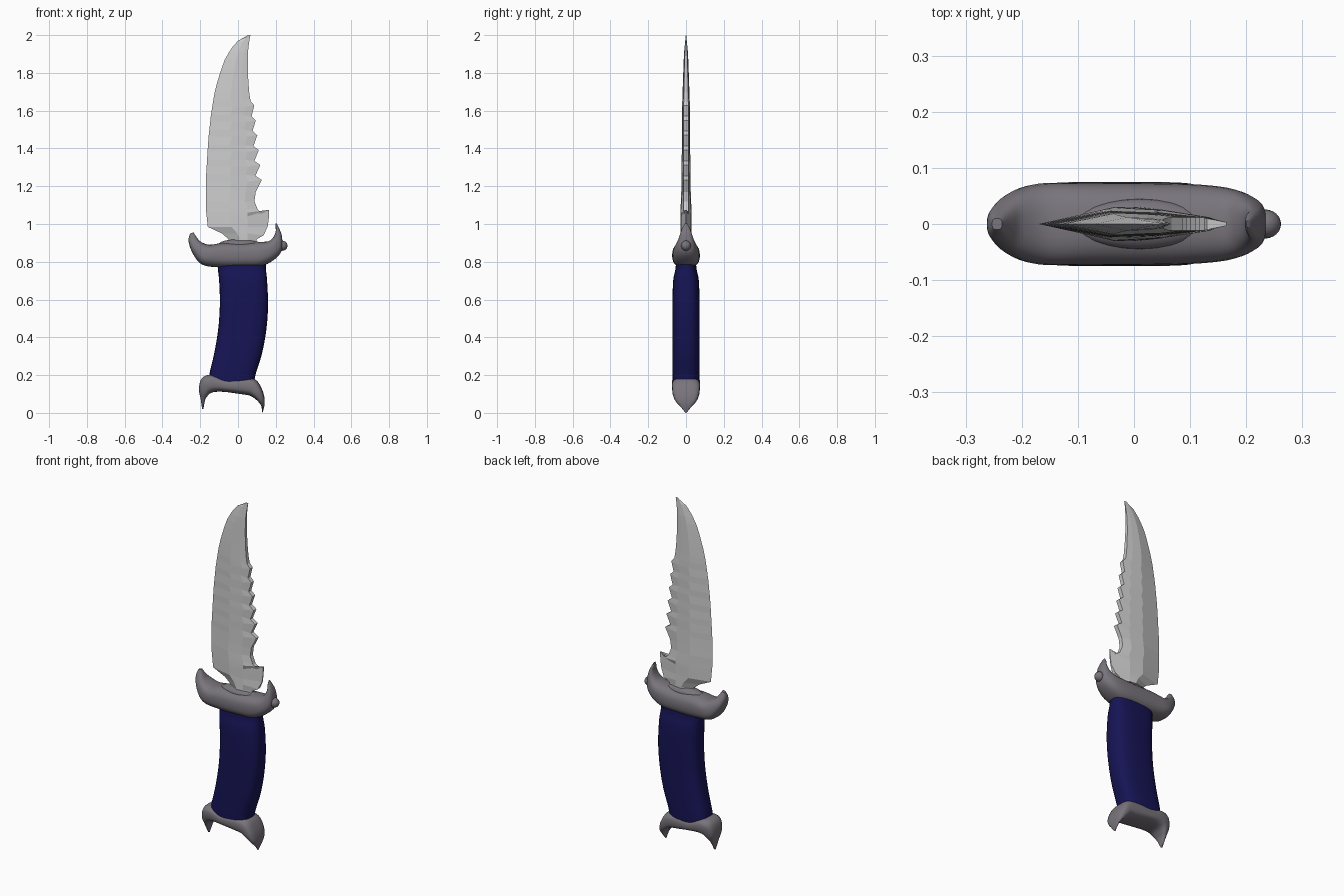
import bpy, bmesh, math

if "Cube" in bpy.data.objects:
    bpy.data.objects.remove(bpy.data.objects["Cube"])


def material(name, rgb):
    m = bpy.data.materials.new(name)
    m.diffuse_color = (*rgb, 1)
    m.use_nodes = True
    m.node_tree.nodes["Principled BSDF"].inputs["Base Color"].default_value = m.diffuse_color
    return m


def skin(name, rings, mat=None, smooth=True):
    """Join matching rings of points into a capped solid."""
    bm = bmesh.new()
    rows = [[bm.verts.new(p) for p in r] for r in rings]
    n = len(rows[0])
    for a, b in zip(rows, rows[1:]):
        for i in range(n):
            j = (i + 1) % n
            bm.faces.new((a[i], a[j], b[j], b[i]))
    bm.faces.new(rows[0][::-1])
    bm.faces.new(rows[-1])
    bmesh.ops.recalc_face_normals(bm, faces=bm.faces)
    me = bpy.data.meshes.new(name)
    bm.to_mesh(me)
    bm.free()
    ob = bpy.data.objects.new(name, me)
    bpy.context.collection.objects.link(ob)
    if mat:
        me.materials.append(mat)
    if smooth:
        finish(ob)
    return ob


def finish(ob):
    bpy.ops.object.select_all(action='DESELECT')
    ob.select_set(True)
    bpy.context.view_layer.objects.active = ob
    bpy.ops.object.shade_smooth_by_angle(angle=math.radians(40))


def catmull(keys, steps):
    """Smoothly resample a list of equal-length tuples."""
    out = []
    for k in range(len(keys) - 1):
        a, b, c, d = (keys[min(max(k + o, 0), len(keys) - 1)] for o in (-1, 0, 1, 2))
        for s in range(steps):
            t = s / steps
            out.append([q + .5 * t * (r - p + t * (2*p - 5*q + 4*r - e + t * (3*(q - r) + e - p)))
                        for p, q, r, e in zip(a, b, c, d)])
    return out + [list(keys[-1])]


def body(name, stations, mat, power=2.6, sides=28):
    """Loft rounded sections; station = side A (x, z), side B (x, z), half depth."""
    rings = []
    for ax, az, bx, bz, h in catmull(stations, 4):
        ring = []
        for i in range(sides):
            t = 2 * math.pi * i / sides
            c, s = (math.copysign(abs(f(t)) ** (2 / power), f(t)) for f in (math.cos, math.sin))
            ring.append(((ax + bx + c * (ax - bx)) / 2, s * h, (az + bz + c * (az - bz)) / 2))
        rings.append(ring)
    return skin(name, rings, mat)


def ellipsoid(name, loc, size, mat):
    bpy.ops.mesh.primitive_uv_sphere_add(segments=24, ring_count=12, location=loc)
    ob = bpy.context.object
    ob.name = name
    ob.scale = size
    ob.data.materials.append(mat)
    finish(ob)


def lerp(table, z):
    for (z0, v0), (z1, v1) in zip(table, table[1:]):
        if z <= z1:
            return v0 + (v1 - v0) * (z - z0) / (z1 - z0)
    return table[-1][1]


steel = material("dark_steel", (0.19, 0.175, 0.20))
navy = material("navy_grip", (0.008, 0.007, 0.09))

# Blade: cutting edge on the left, hook and saw teeth on the right
edge = [(.86, -.05), (.92, -.05), (.95, -.085), (.985, -.16), (1.08, -.17), (1.24, -.17),
        (1.45, -.157), (1.58, -.143), (1.69, -.125), (1.78, -.103), (1.87, -.07),
        (1.93, -.036), (1.97, 0), (2.0, .062)]
thick = [(.86, .03), (1.05, .03), (1.2, .024), (1.65, .02), (1.9, .011), (2.0, .001)]
# spine rows: level on the edge side, x, level on the spine side
spine = [(.86, .08, .86), (.92, .10, .92), (.95, .135, .94), (.985, .157, .985),
         (1.02, .163, 1.03), (1.04, .165, 1.075), (1.06, .13, 1.055), (1.08, .105, 1.075),
         (1.12, .087, 1.12), (1.17, .094, 1.17)]
for i in range(6):  # saw teeth
    z = 1.225 + .079 * i
    spine += [(z, .126 - .008 * i, z + .008), (z + .035, .092 - .005 * i, z + .03)]
spine += [(1.69, .06, 1.69), (1.75, .055, 1.75), (1.82, .052, 1.82), (1.87, .052, 1.87),
          (1.91, .053, 1.91), (1.94, .056, 1.94), (1.97, .06, 1.97), (2.0, .066, 2.0)]
rings = []
for z, xr, zr in spine:
    xl, t = lerp(edge, z), lerp(thick, z)
    w = xr - xl
    xb = min(.05, xl + .8 * w)
    xm = xl + .6 * (xb - xl)
    o = .003 if .98 < z < 1.05 else min(.012, t * .6)
    half = [(xm, t, z), (xb, t * .85, z), (xr, o, zr)]
    rings.append([(xl, 0, z)] + [(x, -y, h) for x, y, h in half] + [(x, y, h) for x, y, h in half[::-1]])
skin("blade", rings, smooth=False)

# Guard with upturned horns
body("guard", [
    (-.235, .955, -.253, .95, .010), (-.215, .925, -.262, .91, .030),
    (-.195, .905, -.240, .845, .055), (-.150, .89, -.190, .785, .072),
    (-.080, .90, -.090, .77, .073), (.03, .90, .03, .77, .073),
    (.12, .905, .12, .775, .070), (.165, .91, .190, .81, .062),
    (.190, .935, .232, .86, .045), (.200, .965, .233, .93, .030),
    (.198, .985, .222, .968, .020), (.200, 1.005, .207, 1.0, .006)], steel)
ellipsoid("guard_collar", (.01, 0, .89), (.115, .045, .03), steel)
ellipsoid("guard_nub", (.233, 0, .885), (.029, .026, .027), steel)

# Curved grip
body("grip", [
    (-.150, .14, .085, .14, .068), (-.152, .2, .092, .2, .071), (-.125, .32, .126, .31, .072),
    (-.104, .45, .150, .44, .072), (-.096, .58, .159, .57, .072),
    (-.100, .70, .154, .70, .068), (-.106, .76, .148, .76, .056),
    (-.106, .82, .146, .82, .052)], navy, power=3)

# Pommel with two downward talons
body("pommel", [
    (-.190, .02, -.183, .02, .005), (-.197, .07, -.175, .065, .030),
    (-.207, .13, -.165, .085, .052), (-.190, .185, -.145, .105, .067),
    (-.140, .202, -.110, .112, .074), (-.06, .182, -.06, .11, .075),
    (.02, .187, .01, .10, .075), (.09, .178, .06, .092, .074),
    (.125, .13, .090, .075, .070), (.14, .08, .115, .05, .055),
    (.14, .04, .125, .03, .030), (.13, 0, .126, .003, .004)], steel, power=3)
